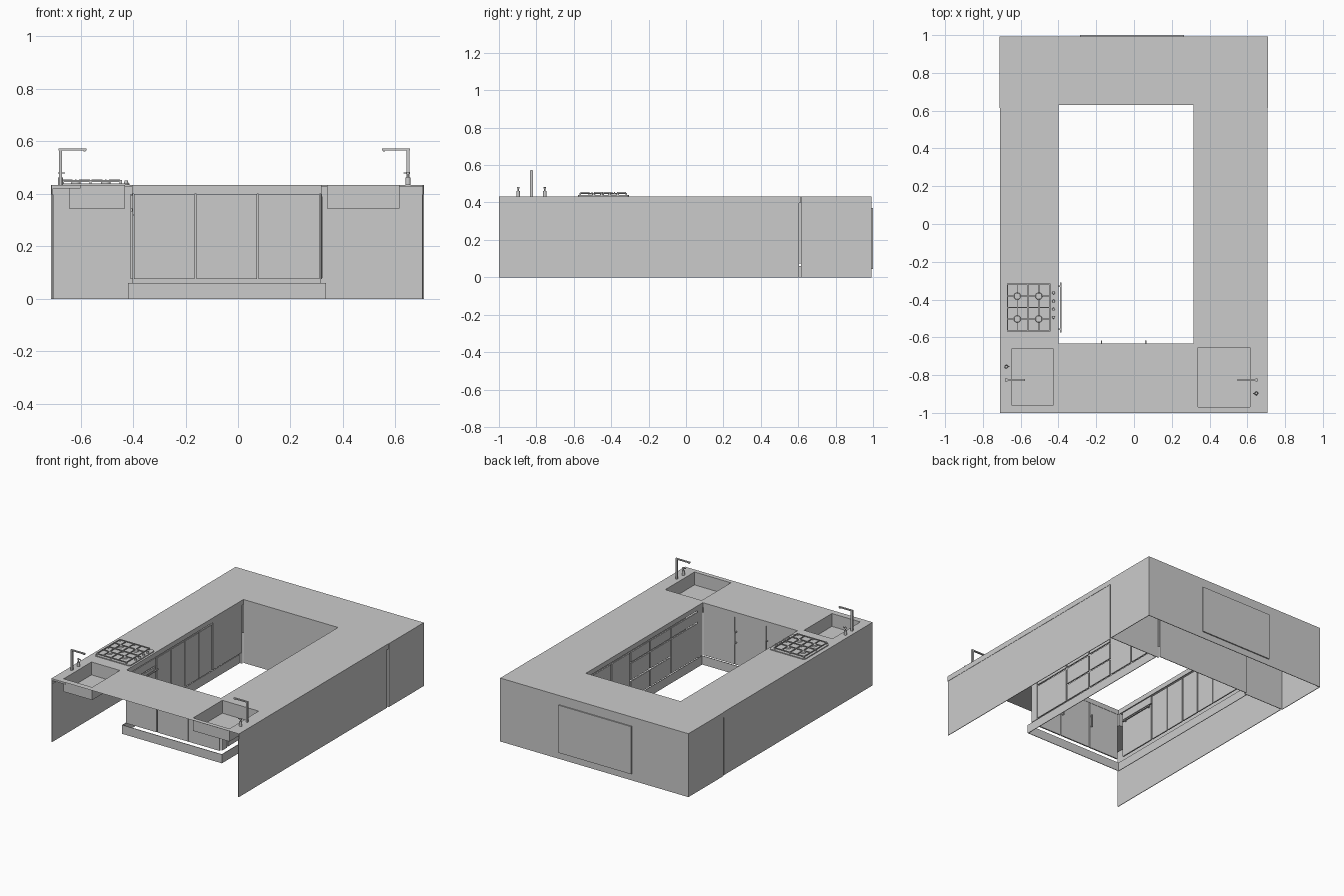
import bpy, bmesh, math
from mathutils import Matrix, Vector

TOP = 0.433


def make(name, bm):
    me = bpy.data.meshes.new(name)
    bm.to_mesh(me)
    bm.free()
    ob = bpy.data.objects.new(name, me)
    bpy.context.collection.objects.link(ob)
    return ob


def add_box(bm, x0, x1, y0, y1, z0, z1):
    c = Vector(((x0 + x1) / 2, (y0 + y1) / 2, (z0 + z1) / 2))
    s = Matrix.Diagonal((x1 - x0, y1 - y0, z1 - z0, 1))
    bmesh.ops.create_cube(bm, size=1, matrix=Matrix.Translation(c) @ s)


def boxes(name, *items):
    bm = bmesh.new()
    for it in items:
        add_box(bm, *it)
    return make(name, bm)


def cylinders(name, *items, seg=20):
    # each item: x, y, z0, z1, bottom radius, top radius
    bm = bmesh.new()
    for x, y, z0, z1, r0, r1 in items:
        bmesh.ops.create_cone(bm, cap_ends=True, segments=seg, radius1=r0, radius2=r1,
                              depth=z1 - z0, matrix=Matrix.Translation((x, y, (z0 + z1) / 2)))
    ob = make(name, bm)
    for p in ob.data.polygons:
        p.use_smooth = len(p.vertices) == 4
    return ob


# Worktop: one thin sheet with the central well and two sink openings left out
sinks = [(-0.645, -0.43, -0.96, -0.66), (0.34, 0.615, -0.97, -0.655)]
holes = sinks + [(-0.40, 0.315, -0.632, 0.63)]
xs = sorted({-0.71, 0.707} | {v for h in holes for v in h[:2]})
ys = sorted({-1.0, 0.99} | {v for h in holes for v in h[2:]})
bm = bmesh.new()
for x0, x1 in zip(xs, xs[1:]):
    for y0, y1 in zip(ys, ys[1:]):
        cx, cy = (x0 + x1) / 2, (y0 + y1) / 2
        if not any(a < cx < b and c < cy < d for a, b, c, d in holes):
            bm.faces.new([bm.verts.new((x, y, TOP)) for x, y in
                          ((x0, y0), (x1, y0), (x1, y1), (x0, y1))])
bmesh.ops.remove_doubles(bm, verts=bm.verts, dist=1e-5)
make("worktop", bm)

# Drop edges of the worktop, outside and around the well
boxes("worktop_edges",
      (-0.71, -0.706, -1, 0.612, 0.397, TOP), (0.703, 0.707, -1, 0.612, 0.397, TOP),
      (-0.71, -0.60, -1, -0.997, 0.42, TOP),
      (-0.404, -0.40, -0.632, 0.63, 0.40, TOP), (0.315, 0.319, -0.632, 0.63, 0.40, TOP),
      (-0.40, 0.315, -0.636, -0.632, 0.40, TOP))

# Outer side panels
boxes("side_panels", (-0.708, -0.704, -1, 0.603, 0, 0.397), (0.701, 0.705, -1, 0.603, 0, 0.397))

# Rear block, hollow and open underneath
boxes("rear_block",
      (-0.713, -0.709, 0.615, 0.992, 0, TOP), (0.705, 0.709, 0.615, 0.992, 0, TOP),
      (-0.709, 0.705, 0.988, 0.992, 0, TOP),
      (-0.709, -0.40, 0.615, 0.619, 0, 0.43), (0.315, 0.705, 0.615, 0.619, 0, 0.43),
      (-0.40, 0.315, 0.63, 0.634, 0, TOP))
boxes("rear_panel", (-0.285, 0.265, 0.992, 1.0, 0.045, 0.37))

# Recessed plinth
boxes("plinth", (-0.42, 0.335, -0.652, -0.648, 0, 0.06),
      (-0.42, -0.416, -0.648, 0.615, 0, 0.06), (0.331, 0.335, -0.648, 0.615, 0, 0.06))

# Basins
for side, (x0, x1, y0, y1) in zip(("left", "right"), sinks):
    bm = bmesh.new()
    add_box(bm, x0, x1, y0, y1, 0.345, TOP)
    bm.normal_update()
    bmesh.ops.delete(bm, geom=[f for f in bm.faces if f.normal.z > 0.9], context='FACES')
    bmesh.ops.reverse_faces(bm, faces=bm.faces)
    make(side + "_basin", bm)

# Taps and soap dispensers
for side, x, d, sy in (("left", -0.677, 1, -0.755), ("right", 0.648, -1, -0.897)):
    e = x + d * 0.10
    a = x - d * 0.007
    boxes(side + "_tap", (x - 0.006, x + 0.006, -0.833, -0.819, TOP, 0.572),
          (min(a, e), max(a, e), -0.832, -0.820, 0.566, 0.573),
          (e - d * 0.008 - 0.004, e - d * 0.008 + 0.004, -0.83, -0.822, 0.561, 0.567))
    cylinders(side + "_dispenser", (x, sy, TOP, 0.462, 0.010, 0.009),
              (x, sy, 0.462, 0.475, 0.004, 0.004), (x, sy, 0.475, 0.484, 0.007, 0.007))
    boxes(side + "_dispenser_spout", (min(x, x + d * 0.018), max(x, x + d * 0.018),
                                      sy - 0.003, sy + 0.003, 0.477, 0.482))

# Right run: appliance front, drawer stacks and doors
Z0, Z1, G = 0.075, 0.395, 0.005
runs = [(-0.575, -0.285, (0, 0.76, 1)), (-0.285, -0.06, (0, 0.38, 0.76, 1)),
        (-0.06, 0.15, (0, 0.38, 0.76, 1)), (0.15, 0.355, (0, 1)), (0.355, 0.565, (0, 1))]
fronts = []
for y0, y1, cuts in runs:
    for a, b in zip(cuts, cuts[1:]):
        fronts.append((0.314, 0.323, y0 + G, y1 - G,
                       Z0 + a * (Z1 - Z0) + G, Z0 + b * (Z1 - Z0) - G))
boxes("right_fronts", *fronts)
boxes("right_fillers", (0.317, 0.321, -0.632, -0.575, Z0, 0.40), (0.317, 0.321, 0.565, 0.63, Z0, 0.40))

# Left run: oven, four narrow doors, tall filler
edges = [-0.305, -0.15, 0.0, 0.15, 0.30]
boxes("left_doors", *[(-0.41, -0.402, a + 0.004, b - 0.004, Z0, 0.388)
                      for a, b in zip(edges, edges[1:])], (-0.41, -0.402, 0.304, 0.612, Z0, 0.40))
boxes("oven_front", (-0.41, -0.401, -0.59, -0.31, Z0, 0.335), (-0.41, -0.401, -0.59, -0.31, 0.343, 0.395))
boxes("oven_handle", (-0.391, -0.383, -0.575, -0.31, 0.315, 0.323),
      (-0.402, -0.385, -0.56, -0.552, 0.316, 0.322), (-0.402, -0.385, -0.333, -0.325, 0.316, 0.322))

# Front run: three doors with upright handles
dx = [-0.40, -0.162, 0.075, 0.313]
boxes("front_doors", *[(a + 0.003, b - 0.003, -0.643, -0.634, Z0, 0.40) for a, b in zip(dx, dx[1:])])
for i, x in enumerate((-0.172, 0.062)):
    boxes("door_handle_%d" % (i + 1), (x - 0.003, x + 0.003, -0.621, -0.616, 0.22, 0.31),
          *[(x - 0.003, x + 0.003, -0.635, -0.618, z, z + 0.006) for z in (0.225, 0.299)])

# Hob plate with rounded corners
bm = bmesh.new()
add_box(bm, -0.682, -0.413, -0.577, -0.305, TOP, 0.439)
up = [e for e in bm.edges if abs(e.verts[0].co.z - e.verts[1].co.z) > 0.001]
bmesh.ops.bevel(bm, geom=up, offset=0.015, segments=4, affect='EDGES', profile=0.5)
make("hob_plate", bm)

# Burners and knobs
centres = [(x, y) for x in (-0.618, -0.504) for y in (-0.382, -0.503)]
cylinders("burners", *[(x, y, 0.438, 0.447, 0.019, 0.017) for x, y in centres], seg=24)
cylinders("hob_knobs", *[(-0.426, -0.365 - 0.043 * i, 0.438, 0.451, 0.008, 0.007) for i in range(4)])

# Pan supports: rails, frame and cross bars over each burner
B = 0.0025
bars = [(x - B, x + B, -0.567, -0.317, 0.446, 0.452) for x in (-0.670, -0.562, -0.445)]
bars += [(-0.670, -0.445, y - B, y + B, 0.446, 0.452) for y in (-0.567, -0.4425, -0.317)]
for x, y in centres:
    for s in (-1, 1):
        bars.append((x + s * 0.033 - 0.021, x + s * 0.033 + 0.021, y - B, y + B, 0.449, 0.455))
        bars.append((x - B, x + B, y + s * 0.036 - 0.024, y + s * 0.036 + 0.024, 0.449, 0.455))
bars += [(x - 0.004, x + 0.004, y - 0.004, y + 0.004, 0.438, 0.447)
         for x in (-0.668, -0.562, -0.447) for y in (-0.565, -0.4425, -0.319)]
boxes("pan_supports", *bars)
